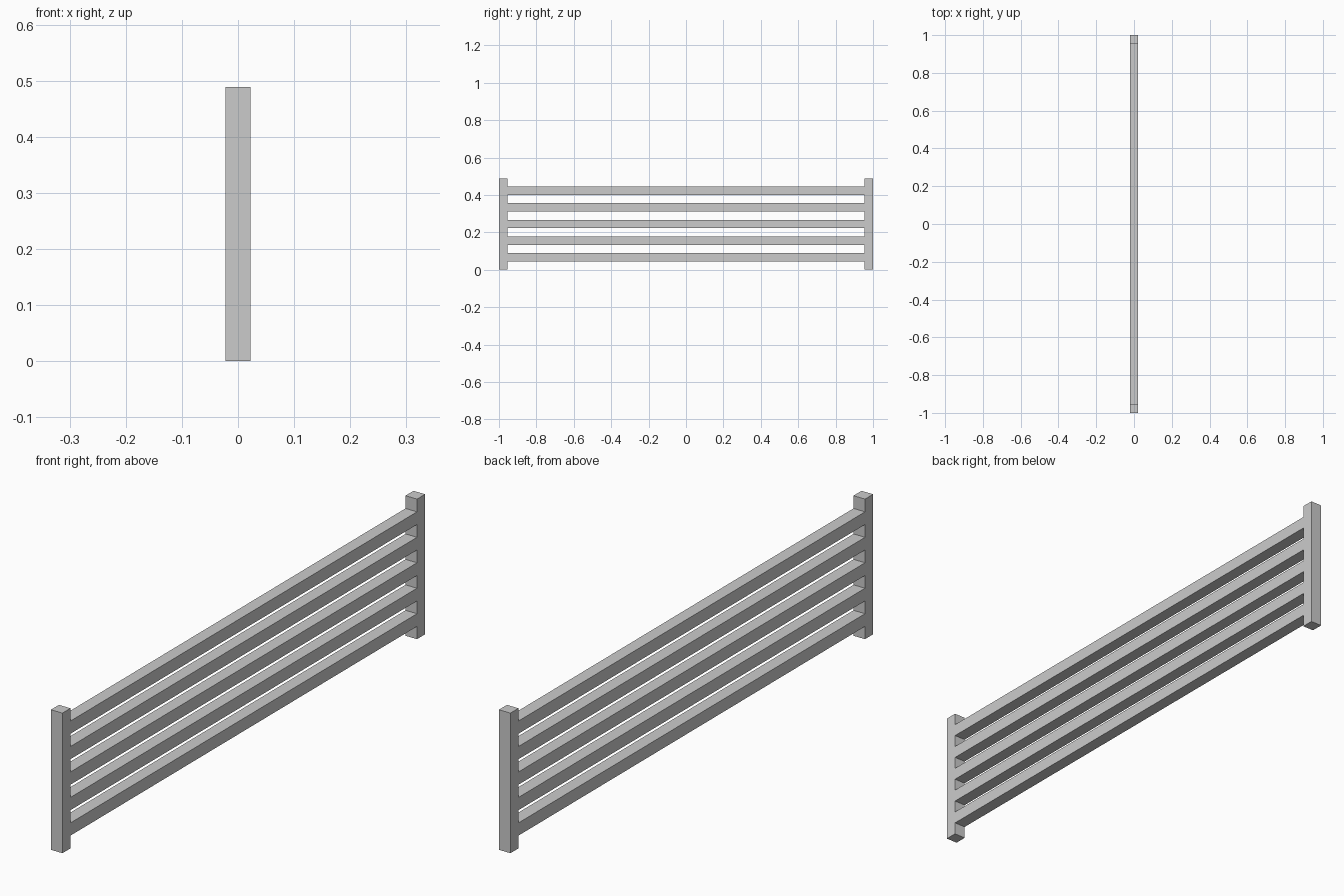
import bpy

if "Cube" in bpy.data.objects:
    bpy.data.objects.remove(bpy.data.objects["Cube"])

S = 2 / 45          # square bar section; the frame is 45 sections long
RAILS = 5
HEIGHT = (2 * RAILS + 1) * S


def box(name, size, location):
    bpy.ops.mesh.primitive_cube_add(size=1, location=location)
    obj = bpy.context.object
    obj.name = name
    obj.scale = size
    bpy.ops.object.transform_apply(location=False, rotation=False, scale=True)
    return obj


# Upright end posts
for side, label in ((-1, "front"), (1, "back")):
    box(f"{label}_post", (S, S, HEIGHT), (0, side * (1 - S / 2), HEIGHT / 2))

# Horizontal rails, flush with the posts, with gaps as wide as the bars
for i in range(RAILS):
    box(f"rail_{i + 1}", (S, 2 - 2 * S, S), (0, 0, (2 * i + 1.5) * S))
